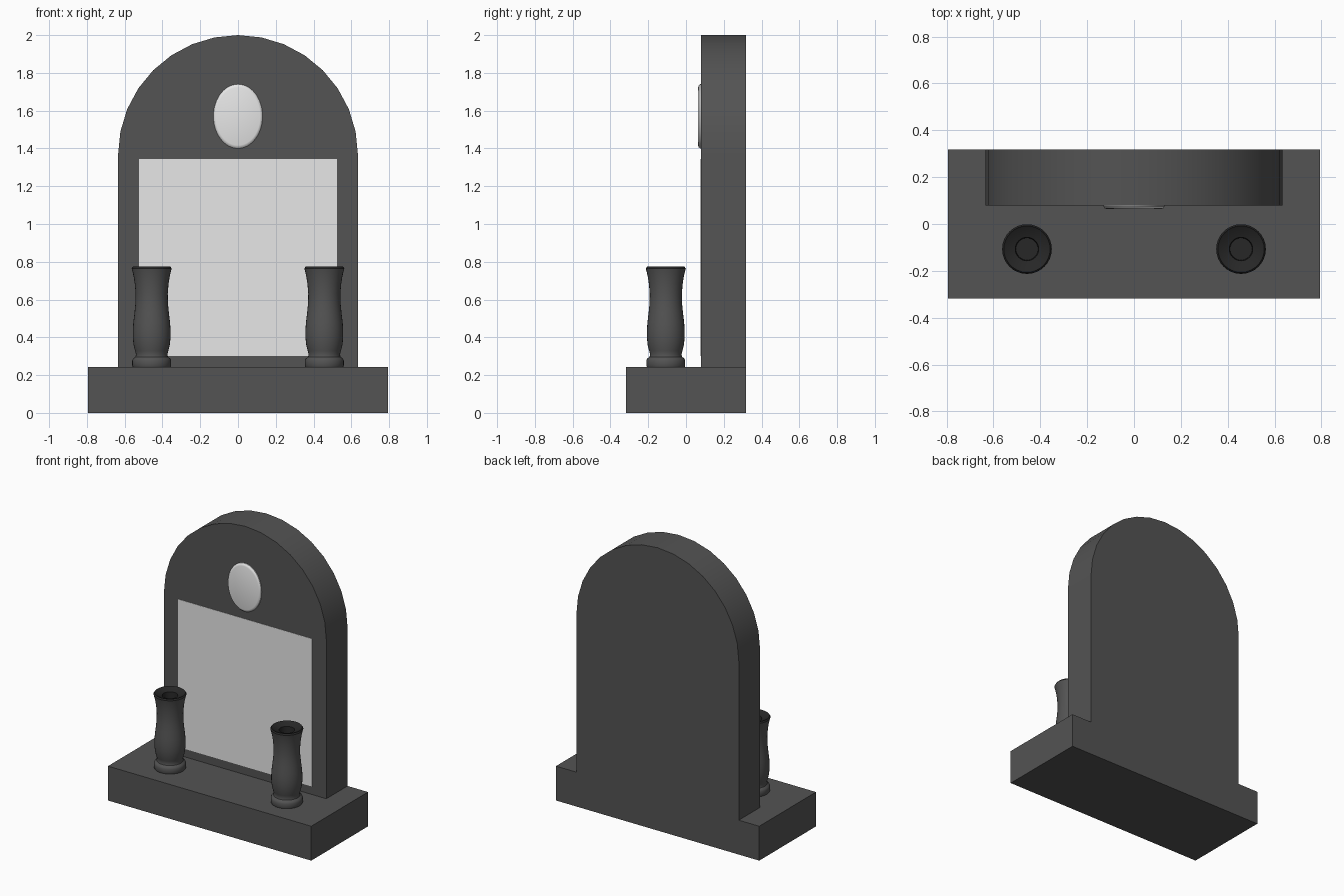
import bpy, bmesh, math
from mathutils import Matrix

if "Cube" in bpy.data.objects:
    bpy.data.objects.remove(bpy.data.objects["Cube"])


def material(name, value):
    m = bpy.data.materials.new(name)
    m.diffuse_color = (value, value, value, 1)
    m.use_nodes = True
    m.node_tree.nodes["Principled BSDF"].inputs["Base Color"].default_value = m.diffuse_color
    return m


granite = material("dark granite", 0.087)
pale = material("pale plate", 0.8)
hollow = material("vase hollow", 0.02)


def finish(name, bm, mats, smooth=False):
    bmesh.ops.recalc_face_normals(bm, faces=bm.faces)
    me = bpy.data.meshes.new(name)
    bm.to_mesh(me)
    bm.free()
    for m in mats:
        me.materials.append(m)
    ob = bpy.data.objects.new(name, me)
    bpy.context.collection.objects.link(ob)
    if smooth:
        bpy.ops.object.select_all(action='DESELECT')
        ob.select_set(True)
        bpy.context.view_layer.objects.active = ob
        bpy.ops.object.shade_smooth_by_angle(angle=math.radians(35))
    return ob


def box(name, x, y, z, mat):
    bm = bmesh.new()
    bmesh.ops.create_cube(bm, size=1)
    for v in bm.verts:
        v.co = [lo + (c + 0.5) * (hi - lo) for c, (lo, hi) in zip(v.co, (x, y, z))]
    return finish(name, bm, [mat])


def lathe(profile, sides):
    # revolve (radius, height) points about z and close both ends
    bm = bmesh.new()
    rings = [[bm.verts.new((r * math.cos(2 * math.pi * i / sides),
                            r * math.sin(2 * math.pi * i / sides), h))
              for i in range(sides)] for r, h in profile]
    for a, b in zip(rings, rings[1:]):
        for i in range(sides):
            j = (i + 1) % sides
            bm.faces.new((a[i], a[j], b[j], b[i]))
    bm.faces.new(rings[0][::-1])
    bm.faces.new(rings[-1])
    return bm


# Plinth
box("base", (-0.795, 0.795), (-0.317, 0.317), (0, 0.243), granite)

# Round-topped headstone
R, SPRING, FRONT, BACK = 0.635, 1.365, 0.08, 0.317
outline = [(-R, 0.243), (R, 0.243)]
outline += [(R * math.cos(math.pi * i / 16), SPRING + R * math.sin(math.pi * i / 16))
            for i in range(17)]
bm = bmesh.new()
face = bm.faces.new([bm.verts.new((x, FRONT, z)) for x, z in outline])
ext = bmesh.ops.extrude_face_region(bm, geom=[face], use_keep_orig=True)
moved = [g for g in ext["geom"] if isinstance(g, bmesh.types.BMVert)]
bmesh.ops.translate(bm, vec=(0, BACK - FRONT, 0), verts=moved)
finish("headstone", bm, [granite], True)

# Inscription panel
box("inscription_panel", (-0.525, 0.525), (FRONT - 0.002, FRONT + 0.002), (0.3, 1.345), pale)

# Oval portrait plaque with rounded rim
bm = lathe([(1, 0), (1, 0.006), (0.96, 0.013), (0.9, 0.016)], 48)
bm.transform(Matrix.Translation((0, FRONT, 1.57)) @ Matrix.Rotation(math.pi / 2, 4, 'X')
             @ Matrix.Diagonal((0.13, 0.17, 1, 1)))
finish("oval_plaque", bm, [pale], True)

# Pair of turned vases, dark inside the lip
VASE = [(0.1, 0.243), (0.103, 0.25), (0.103, 0.277), (0.098, 0.288), (0.086, 0.297),
        (0.083, 0.31), (0.088, 0.328), (0.096, 0.36), (0.1, 0.4), (0.1, 0.44),
        (0.097, 0.48), (0.091, 0.53), (0.086, 0.58), (0.085, 0.63), (0.089, 0.68),
        (0.095, 0.72), (0.102, 0.75), (0.106, 0.764), (0.099, 0.774), (0.094, 0.77),
        (0.05, 0.755), (0.047, 0.7)]
for side, label in ((-1, "left"), (1, "right")):
    bm = lathe(VASE, 32)
    for f in bm.faces:
        c = f.calc_center_median()
        inside = c.z > 0.69 and math.hypot(c.x, c.y) < 0.01
        steep_hole = c.z > 0.69 and math.hypot(c.x, c.y) < 0.06
        f.material_index = int(c.z > 0.76 or inside or steep_hole)
    bm.transform(Matrix.Translation((side * 0.457, -0.107, 0)))
    finish(label + "_vase", bm, [granite, hollow], True)
